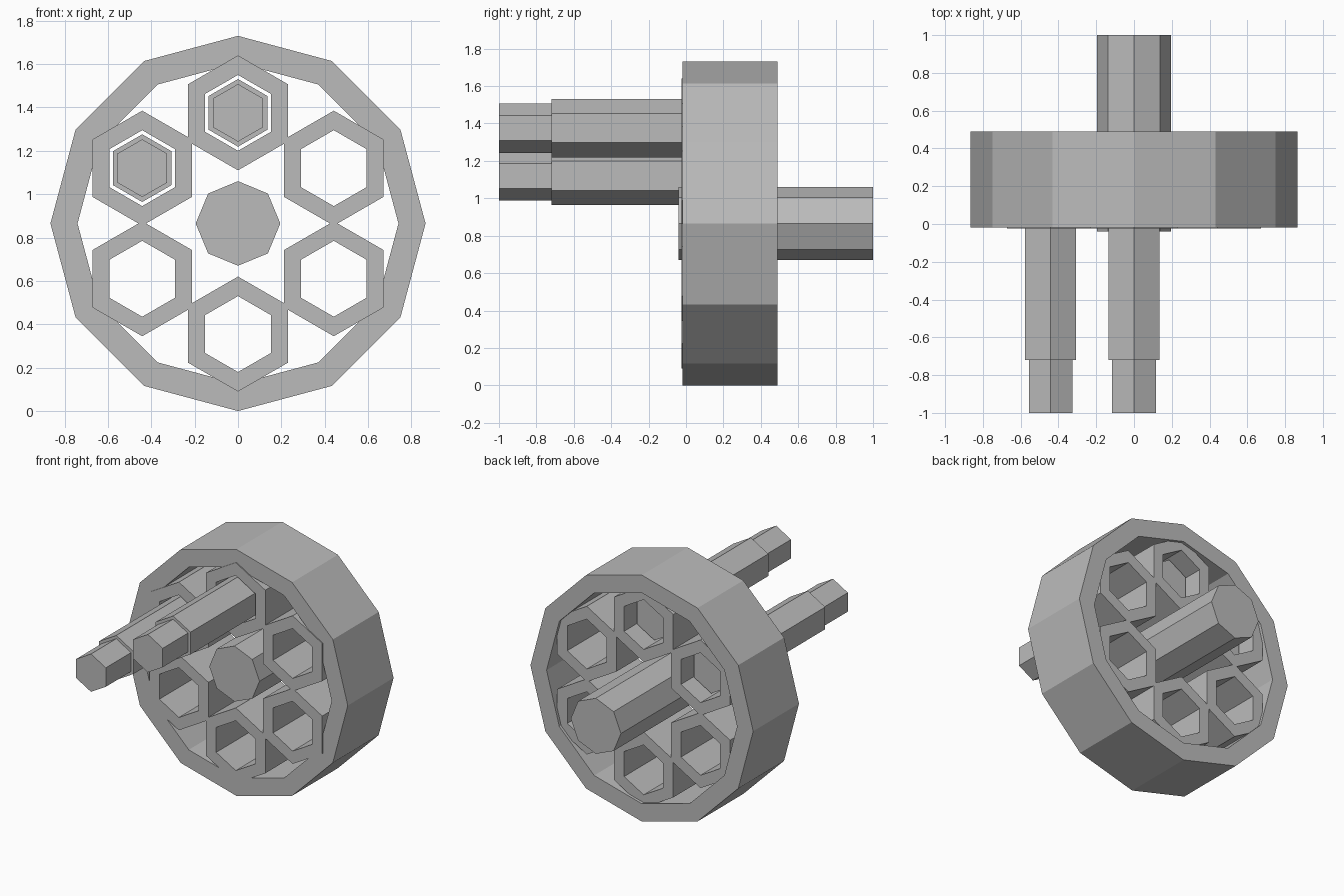
import bpy
import bmesh
import math

if "Cube" in bpy.data.objects:
    bpy.data.objects.remove(bpy.data.objects["Cube"])

CZ = 0.865          # height of the main axis
ORBIT = 0.51        # distance of the chambers from the axis

grey = bpy.data.materials.new("plain grey")
grey.diffuse_color = (0.5, 0.5, 0.5, 1)
grey.use_nodes = True
grey.node_tree.nodes["Principled BSDF"].inputs["Base Color"].default_value = grey.diffuse_color


def lathe(name, profile, sides, cx=0.0, cz=CZ, closed=False):
    """Sweep (radius, y) points around a y axis; closed makes a tube, else ends are capped."""
    bm = bmesh.new()
    rings = []
    for r, y in profile:
        ring = []
        for i in range(sides):
            a = math.pi / 2 + 2 * math.pi * i / sides
            ring.append(bm.verts.new((cx + r * math.cos(a), y, cz + r * math.sin(a))))
        rings.append(ring)
    pairs = list(zip(rings, rings[1:]))
    if closed:
        pairs.append((rings[-1], rings[0]))
    else:
        bm.faces.new(rings[0])
        bm.faces.new(rings[-1])
    for a, b in pairs:
        for i in range(sides):
            j = (i + 1) % sides
            bm.faces.new((a[i], a[j], b[j], b[i]))
    bmesh.ops.recalc_face_normals(bm, faces=bm.faces)
    mesh = bpy.data.meshes.new(name)
    bm.to_mesh(mesh)
    bm.free()
    mesh.materials.append(grey)
    obj = bpy.data.objects.new(name, mesh)
    bpy.context.collection.objects.link(obj)
    return obj


def tube(name, outer, inner, y0, y1, sides, cx=0.0, cz=CZ):
    return lathe(name, [(outer, y0), (outer, y1), (inner, y1), (inner, y0)],
                 sides, cx, cz, closed=True)


# Outer drum and central shaft
tube("outer_drum", 0.865, 0.74, -0.018, 0.49, 12)
lathe("center_shaft", [(0.195, -0.04), (0.195, 1.0)], 8)

# Six hexagonal chambers, the first two loaded with stepped rods
for k in range(6):
    a = math.radians(90 + 60 * k)
    x, z = ORBIT * math.cos(a), CZ + ORBIT * math.sin(a)
    tube(f"chamber_{k + 1}", 0.265, 0.175, -0.025, 0.47, 6, x, z)
    if k < 2:
        lathe(f"stepped_rod_{k + 1}",
              [(0.133, -1.0), (0.133, -0.72), (0.156, -0.72), (0.156, 0.35)], 6, x, z)
